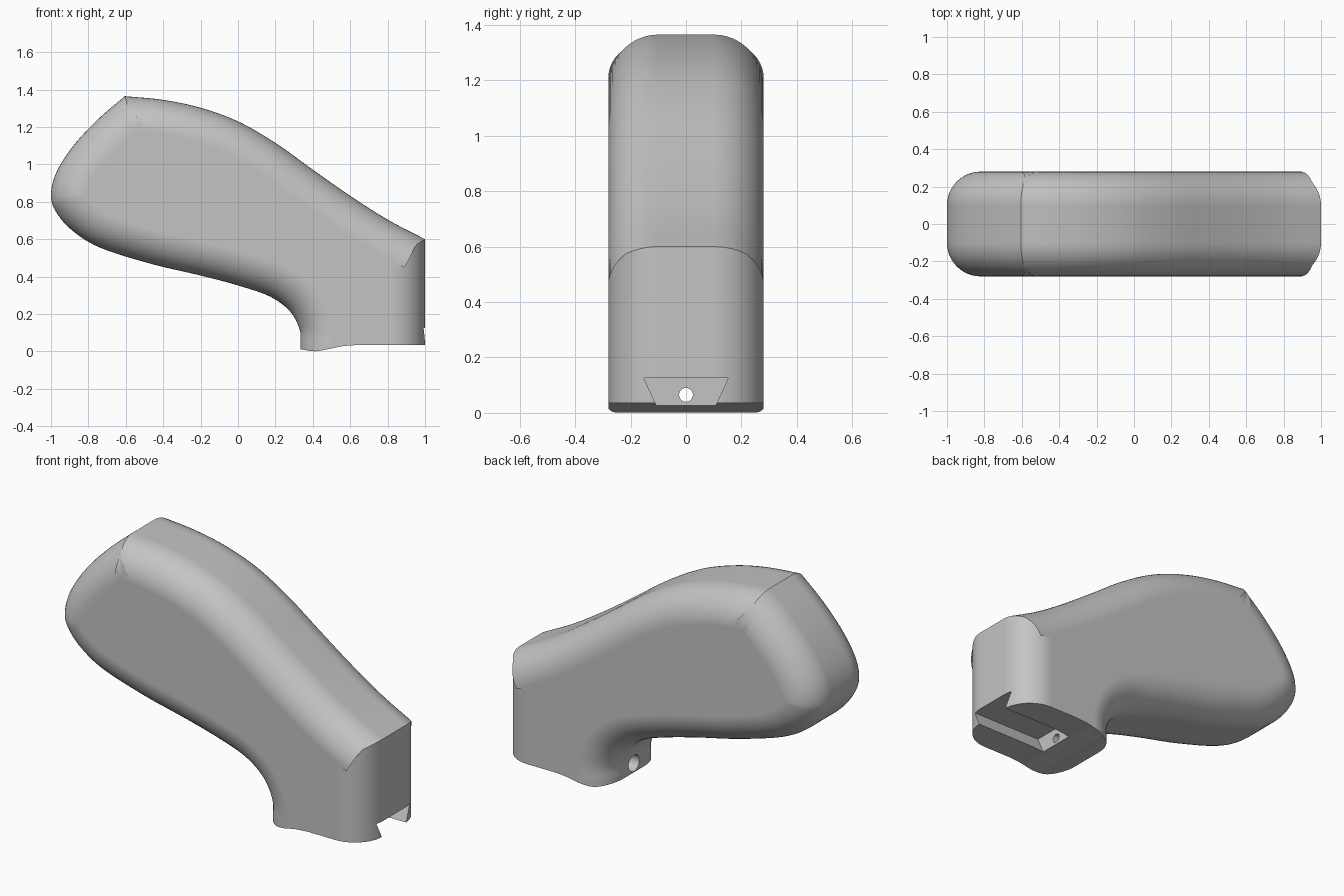
import bpy, bmesh, math
from mathutils import Vector

cube = bpy.data.objects.get("Cube")
if cube:
    bpy.data.objects.remove(cube, do_unlink=True)

HALF_WIDTH, ROUND = 0.28, 0.18

grey = bpy.data.materials.new("plain grey")
grey.use_nodes = True
grey.diffuse_color = (0.55, 0.55, 0.55, 1)
grey.node_tree.nodes["Principled BSDF"].inputs["Base Color"].default_value = (0.55, 0.55, 0.55, 1)


def spline(points, steps=8):
    """Smooth curve through the points, without the last one."""
    p = [Vector(q) for q in points]
    p = [2 * p[0] - p[1]] + p + [2 * p[-1] - p[-2]]
    out = []
    for a, b, c, d in zip(p, p[1:], p[2:], p[3:]):
        for i in range(steps):
            t = i / steps
            out.append(0.5 * (2 * b + (c - a) * t + (2 * a - 5 * b + 4 * c - d) * t ** 2
                              + (3 * b - a - 3 * c + d) * t ** 3))
    return out


def inset(loop, dist):
    """Move a clockwise outline inward, with mitred corners."""
    out = []
    for i, p in enumerate(loop):
        d1 = (p - loop[i - 1]).normalized()
        d2 = (loop[(i + 1) % len(loop)] - p).normalized()
        n1, n2 = Vector((d1.y, -d1.x)), Vector((d2.y, -d2.x))
        out.append(p + (n1 + n2) * dist / (1 + n1.dot(n2)))
    return out


def loft(name, rings):
    """Join equal rings of 3D points into a closed solid."""
    bm = bmesh.new()
    rows = [[bm.verts.new(co) for co in ring] for ring in rings]
    n = len(rows[0])
    for a, b in zip(rows, rows[1:]):
        for i in range(n):
            j = (i + 1) % n
            bm.faces.new((a[i], a[j], b[j], b[i]))
    bm.faces.new(rows[0])
    bm.faces.new(rows[-1][::-1])
    bmesh.ops.recalc_face_normals(bm, faces=bm.faces)
    mesh = bpy.data.meshes.new(name)
    bm.to_mesh(mesh)
    bm.free()
    mesh.materials.append(grey)
    obj = bpy.data.objects.new(name, mesh)
    bpy.context.collection.objects.link(obj)
    return obj


def circle(x, radius, z=0.065, n=24):
    return [(x, radius * math.cos(2 * math.pi * i / n), z + radius * math.sin(2 * math.pi * i / n))
            for i in range(n)]


# Side outline: inner curve and nose, then the top, then the straight end
nose = spline([(0.333, 0.03), (0.33, 0.115), (0.278, 0.214), (0.17, 0.294), (0, 0.353),
               (-0.2, 0.406), (-0.47, 0.47), (-0.74, 0.556), (-0.89, 0.65), (-0.975, 0.75),
               (-1, 0.84), (-0.97, 0.96), (-0.88, 1.10), (-0.75, 1.24), (-0.605, 1.365)])
top = spline([(-0.605, 1.365), (-0.4, 1.345), (-0.2, 1.303), (0, 1.23), (0.2, 1.115),
              (0.4, 0.972), (0.6, 0.832), (0.8, 0.705), (1, 0.6)])
outline = [Vector((0.333, -0.3))] + nose + top + [Vector((1, 0.6)), Vector((1, -0.3))]

# Body: rounded along both side edges
rings = []
STEPS = 12
for k in range(STEPS + 1):
    a = math.pi / 2 * k / STEPS
    y = HALF_WIDTH - ROUND + ROUND * math.sin(a)
    rings.append([(p.x, y, p.y) for p in inset(outline, ROUND * (1 - math.cos(a)))])
rings = [[(x, -y, z) for x, y, z in r] for r in reversed(rings)] + rings
body = loft("grip_body", rings)

# Cutter for the shaped underside
under = spline([(0.2, 0.03), (0.333, 0.012), (0.41, 0.001), (0.48, 0.012), (0.56, 0.028), (0.64, 0.035)], 5)
under += [Vector((0.64, 0.035)), Vector((1.2, 0.035)), Vector((1.2, -0.6)), Vector((0.2, -0.6))]
underside = loft("underside_cutter", [[(p.x, y, p.y) for p in under] for y in (-0.5, 0.5)])

# Cutter for the dovetail slot
slot = loft("slot_cutter", [[(x, -0.09, -0.01), (x, 0.09, -0.01), (x, 0.152, 0.125), (x, -0.152, 0.125)]
                            for x in (0.55, 1.2)])

# Cutters for the screw hole and its wider mouth
hole = loft("hole_cutter", [circle(x, 0.025) for x in (0.25, 0.7)])
mouth = loft("hole_mouth_cutter", [circle(x, 0.048) for x in (0.2, 0.42)])

bpy.ops.object.select_all(action='DESELECT')
bpy.context.view_layer.objects.active = body
body.select_set(True)
for cutter in (underside, slot, hole, mouth):
    mod = body.modifiers.new(cutter.name, 'BOOLEAN')
    mod.operation, mod.solver, mod.object = 'DIFFERENCE', 'EXACT', cutter
    bpy.ops.object.modifier_apply(modifier=mod.name)
    bpy.data.objects.remove(cutter, do_unlink=True)

# Smooth shading with crisp edges
bpy.ops.object.shade_smooth_by_angle(angle=math.radians(25))
weighted = body.modifiers.new("weighted normals", 'WEIGHTED_NORMAL')
weighted.keep_sharp = True
